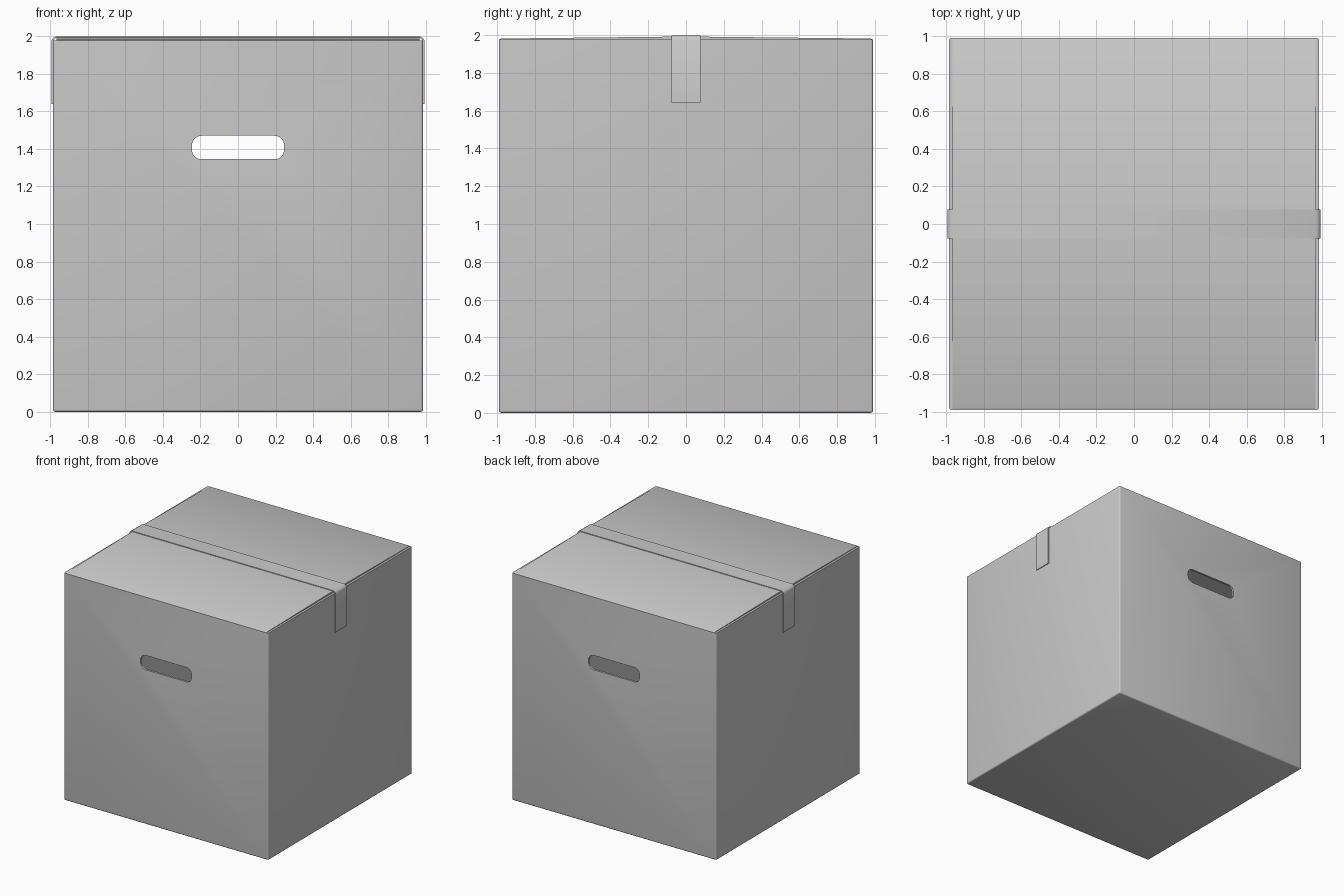
import bpy, bmesh, math

if "Cube" in bpy.data.objects:
    bpy.data.objects.remove(bpy.data.objects["Cube"])

W, D, H, T = 0.985, 0.99, 1.978, 0.018   # half width, half depth, wall height, card thickness


def finish(name, bm):
    bmesh.ops.recalc_face_normals(bm, faces=bm.faces)
    me = bpy.data.meshes.new(name)
    bm.to_mesh(me)
    bm.free()
    ob = bpy.data.objects.new(name, me)
    bpy.context.collection.objects.link(ob)
    return ob


def smooth(ob):
    bpy.ops.object.select_all(action='DESELECT')
    ob.select_set(True)
    bpy.context.view_layer.objects.active = ob
    bpy.ops.object.shade_smooth_by_angle(angle=math.radians(35))


def extrude(name, pts, axis, a, b):
    """Closed 2D profile extruded from a to b along the given axis."""
    bm = bmesh.new()
    put = {'x': lambda p, t: (t, p[0], p[1]), 'y': lambda p, t: (p[0], t, p[1])}[axis]
    lo = [bm.verts.new(put(p, a)) for p in pts]
    hi = [bm.verts.new(put(p, b)) for p in pts]
    bm.faces.new(lo)
    bm.faces.new(hi)
    n = len(pts)
    for i in range(n):
        bm.faces.new((lo[i], lo[(i + 1) % n], hi[(i + 1) % n], hi[i]))
    return finish(name, bm)


# Open-topped carton with rounded folds
bm = bmesh.new()
bmesh.ops.create_cube(bm, size=1)
for v in bm.verts:
    v.co = (v.co.x * 2 * W, v.co.y * 2 * D, (v.co.z + 0.5) * H)
bmesh.ops.delete(bm, geom=[f for f in bm.faces if f.normal.z > 0.9], context='FACES_ONLY')
folds = [e for e in bm.edges if len(e.link_faces) == 2]
bmesh.ops.bevel(bm, geom=folds, offset=0.012, segments=3, profile=0.5, affect='EDGES')
carton = finish("carton_walls", bm)
# inward thickness
sol = carton.modifiers.new("card", 'SOLIDIFY')
sol.thickness = T
sol.offset = -1

# Hand holes through front and back
hw, hh, r, zc = 0.245, 0.0625, 0.05, 1.4075
slot = []
for k, (sx, sz) in enumerate([(1, 1), (-1, 1), (-1, -1), (1, -1)]):
    for i in range(7):
        a = math.radians(90 * k + 15 * i)
        slot.append((sx * (hw - r) + r * math.cos(a), zc + sz * (hh - r) + r * math.sin(a)))
cutter = extrude("hand_hole_cutter", slot, 'y', -1.2, 1.2)
cutter.hide_render = True
cut = carton.modifiers.new("hand_holes", 'BOOLEAN')
cut.object = cutter
cut.operation = 'DIFFERENCE'
cut.solver = 'EXACT'
bpy.context.view_layer.objects.active = carton
for m in ("card", "hand_holes"):
    bpy.ops.object.modifier_apply(modifier=m)
bpy.data.objects.remove(cutter)
smooth(carton)

# Top flaps: long outer pair rising to the seam, inner pair underneath
for s, side in ((-1, "front"), (1, "back")):
    prof = [(s * 0.003, 1.993), (s * 0.978, 1.982), (s * 0.986, 1.978),
            (s * D, 1.970), (s * 0.972, 1.962), (s * 0.003, 1.975)]
    smooth(extrude(side + "_top_flap", prof, 'x', -0.967, 0.967))
for s, side in ((-1, "left"), (1, "right")):
    prof = [(s * 0.01, 1.955), (s * 0.96, 1.972), (s * 0.978, 1.978),
            (s * W, 1.970), (s * 0.967, 1.955), (s * 0.01, 1.937)]
    smooth(extrude(side + "_inner_flap", prof, 'y', -0.965, 0.965))

# Packing tape over the seam and down both sides
outer = [(0.993, 1.64), (0.994, 1.975), (0.988, 1.988), (0.97, 1.999), (0.0, 2.0)]
inner = [(0.0, 1.994), (0.967, 1.993), (0.986, 1.975), (0.986, 1.64)]
half = outer + inner
right = outer[:-1]
tape = ([(-x, z) for x, z in right] + right[::-1]
        + inner[:0:-1] + [(-x, z) for x, z in inner[1:]])
smooth(extrude("packing_tape", tape, 'y', -0.077, 0.077))
